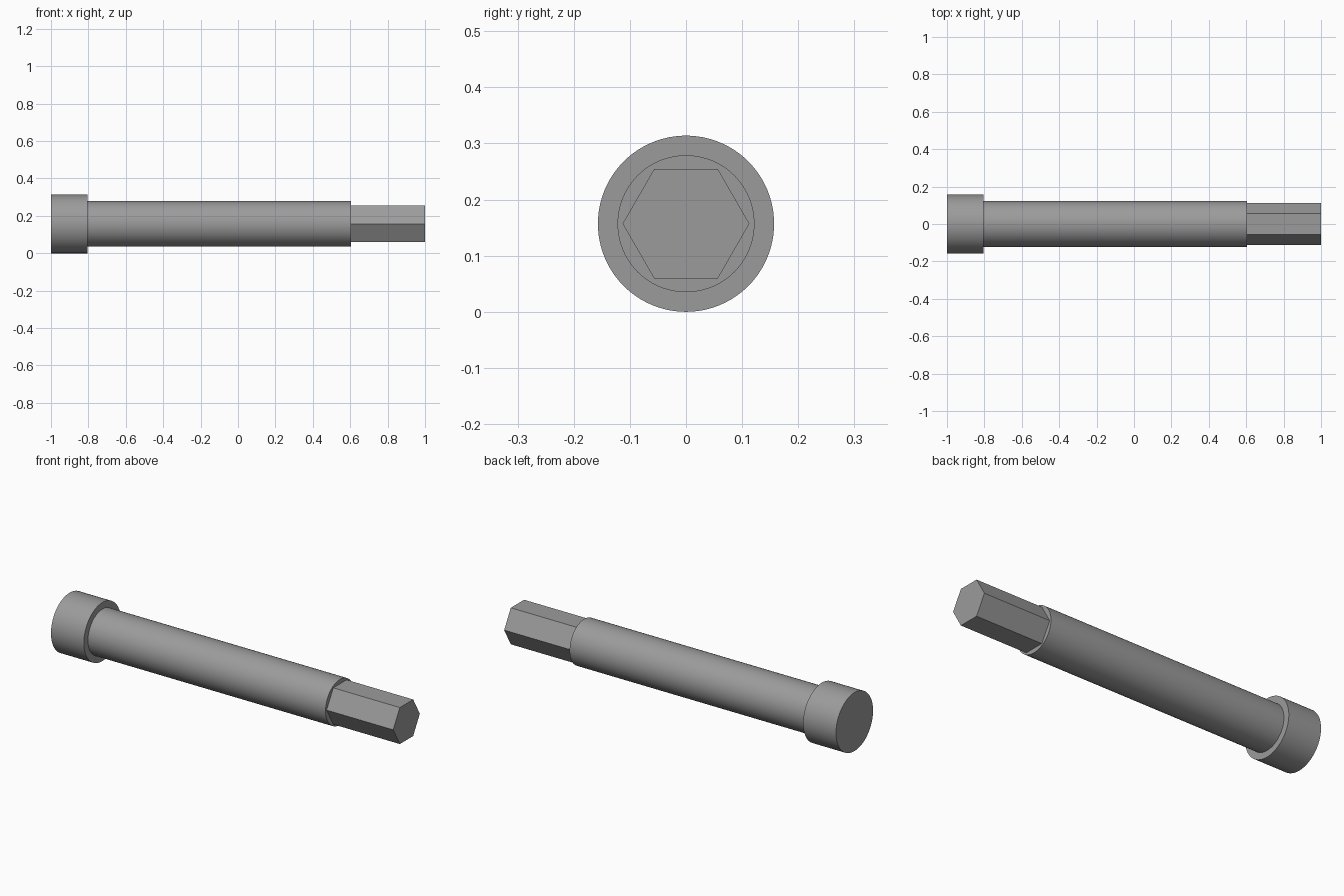
import bpy, bmesh, math

if "Cube" in bpy.data.objects:
    bpy.data.objects.remove(bpy.data.objects["Cube"])

AXIS_Z = 0.157  # height of the long axis

steel = bpy.data.materials.new("grey_steel")
steel.diffuse_color = (0.33, 0.33, 0.33, 1)
steel.use_nodes = True
steel.node_tree.nodes["Principled BSDF"].inputs["Base Color"].default_value = steel.diffuse_color


def rod(name, profile, sides):
    """Solid of revolution along x from (x, radius) points, with flat end caps."""
    bm = bmesh.new()
    rings = []
    for x, r in profile:
        angles = [2 * math.pi * i / sides for i in range(sides)]
        rings.append([bm.verts.new((x, r * math.cos(a), r * math.sin(a))) for a in angles])
    for a, b in zip(rings, rings[1:]):
        for i in range(sides):
            j = (i + 1) % sides
            bm.faces.new((a[i], a[j], b[j], b[i]))
    bm.faces.new(rings[0])
    bm.faces.new(rings[-1])
    bmesh.ops.recalc_face_normals(bm, faces=bm.faces)
    mesh = bpy.data.meshes.new(name)
    bm.to_mesh(mesh)
    bm.free()
    mesh.materials.append(steel)
    obj = bpy.data.objects.new(name, mesh)
    obj.location.z = AXIS_Z
    bpy.context.collection.objects.link(obj)
    # Smooth round walls, sharp edges at the steps and the hexagon corners
    bpy.ops.object.select_all(action='DESELECT')
    obj.select_set(True)
    bpy.context.view_layer.objects.active = obj
    bpy.ops.object.shade_smooth_by_angle(angle=math.radians(30))
    return obj


# Wide head stepping down to the long round shaft
rod("head_and_shaft", [(-1, 0.157), (-0.805, 0.157), (-0.805, 0.122), (0.605, 0.122)], 96)

# Hexagonal drive end, corners pointing sideways
rod("hex_tip", [(0.605, 0.113), (1, 0.113)], 6)
